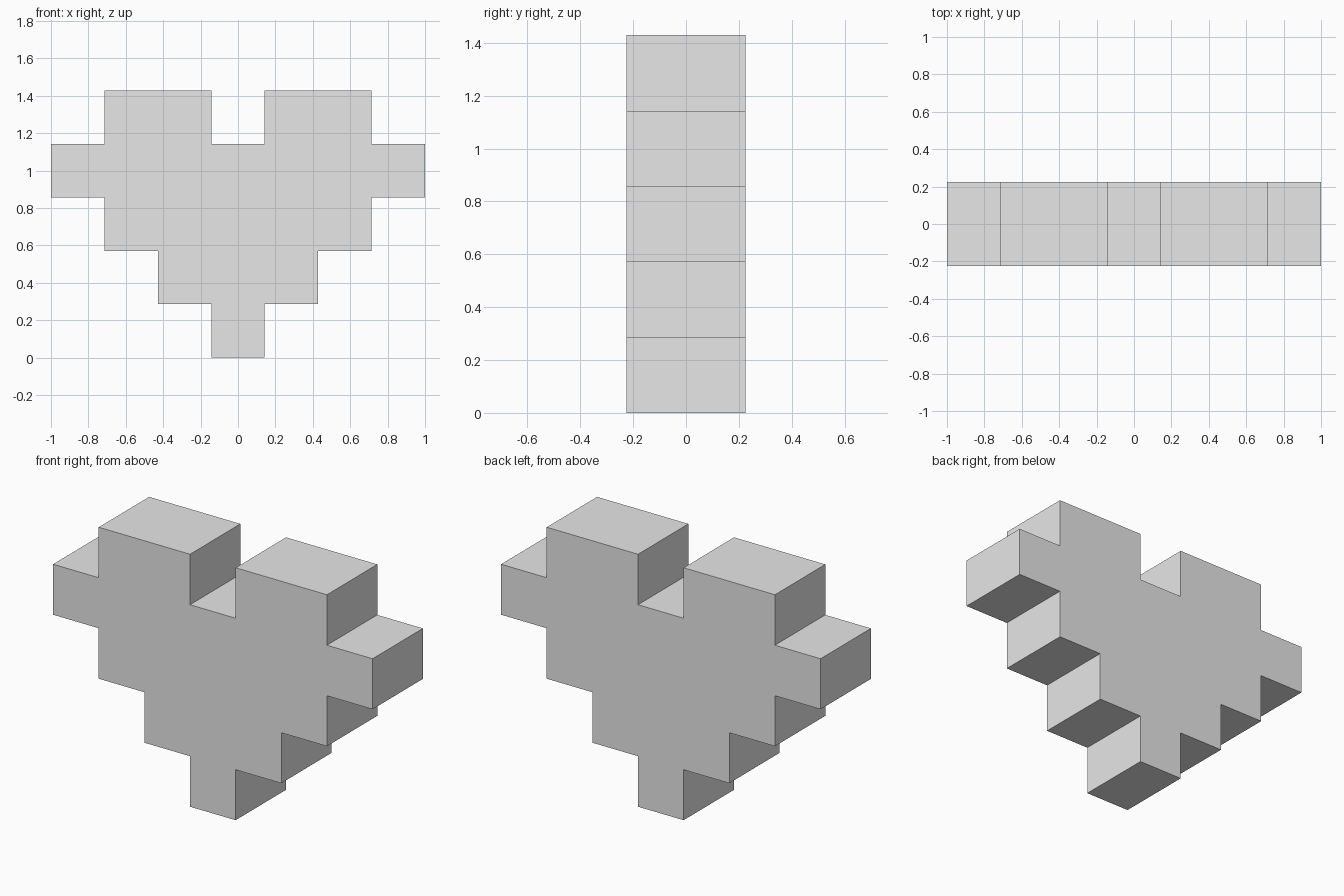
import bpy
import bmesh

if "Cube" in bpy.data.objects:
    bpy.data.objects.remove(bpy.data.objects["Cube"])

U = 2 / 7          # side of one pixel block
DEPTH = 0.45

grey = bpy.data.materials.new("light_grey")
grey.diffuse_color = (0.8, 0.8, 0.8, 1)
grey.use_nodes = True
grey.node_tree.nodes["Principled BSDF"].inputs["Base Color"].default_value = grey.diffuse_color

# Right half of the stepped heart outline, in block units (x, z), bottom to top
half = [(0.5, 0), (0.5, 1), (1.5, 1), (1.5, 2), (2.5, 2), (2.5, 3),
        (3.5, 3), (3.5, 4), (2.5, 4), (2.5, 5), (0.5, 5), (0.5, 4)]
outline = half + [(-x, z) for x, z in reversed(half)]

# Heart: one flat outline face extruded front to back
bm = bmesh.new()
front = bm.faces.new([bm.verts.new((x * U, -DEPTH / 2, z * U)) for x, z in outline])
extruded = bmesh.ops.extrude_face_region(bm, geom=[front], use_keep_orig=True)
back = [v for v in extruded["geom"] if isinstance(v, bmesh.types.BMVert)]
bmesh.ops.translate(bm, verts=back, vec=(0, DEPTH, 0))
bmesh.ops.recalc_face_normals(bm, faces=bm.faces)

mesh = bpy.data.meshes.new("pixel_heart")
bm.to_mesh(mesh)
bm.free()
mesh.materials.append(grey)
heart = bpy.data.objects.new("pixel_heart", mesh)
bpy.context.collection.objects.link(heart)
